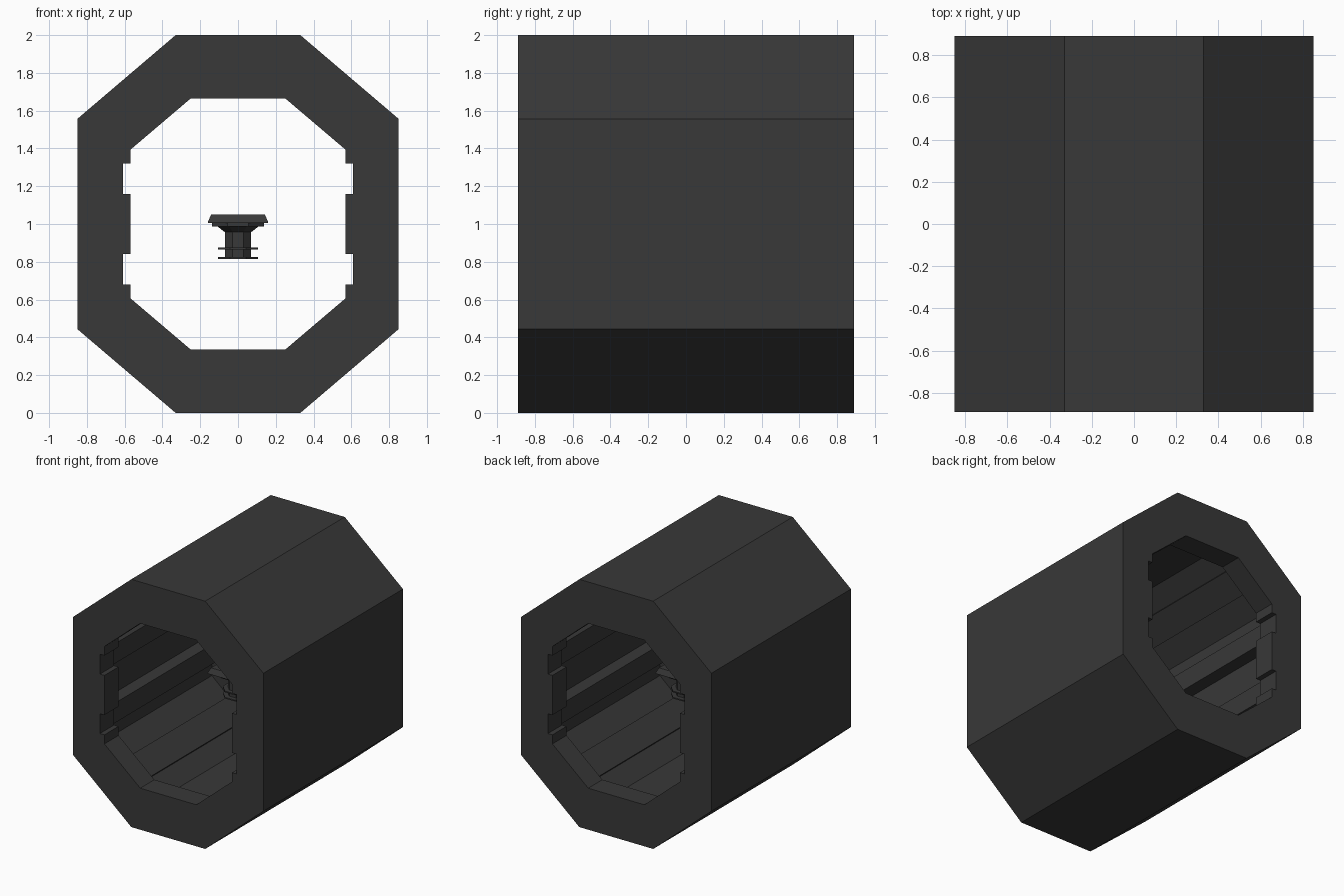
import bpy, bmesh, math

if "Cube" in bpy.data.objects:
    bpy.data.objects.remove(bpy.data.objects["Cube"])

mat = bpy.data.materials.new("dark_grey")
mat.diffuse_color = (0.04, 0.04, 0.04, 1)
mat.use_nodes = True
mat.node_tree.nodes["Principled BSDF"].inputs["Base Color"].default_value = mat.diffuse_color


def finish(name, bm):
    bmesh.ops.recalc_face_normals(bm, faces=bm.faces)
    me = bpy.data.meshes.new(name)
    bm.to_mesh(me)
    bm.free()
    ob = bpy.data.objects.new(name, me)
    bpy.context.collection.objects.link(ob)
    me.materials.append(mat)
    return ob


def prism(name, quarter, half_len):
    """Mirror a quarter outline (x, height above the axis) and extrude along y."""
    right = quarter + [(x, -z) for x, z in reversed(quarter)]
    loop = right + [(-x, z) for x, z in reversed(right)]
    bm = bmesh.new()
    face = bm.faces.new([bm.verts.new((x, -half_len, 1 + z)) for x, z in loop])
    ext = bmesh.ops.extrude_face_region(bm, geom=[face])
    verts = [v for v in ext["geom"] if isinstance(v, bmesh.types.BMVert)]
    bmesh.ops.translate(bm, verts=verts, vec=(0, 2 * half_len, 0))
    return finish(name, bm)


def lathe(name, profile, sides):
    """Faceted turned part; profile holds (half width across flats, z)."""
    bm = bmesh.new()
    k = 1 / math.cos(math.pi / sides)
    rings = []
    for r, z in profile:
        angles = [2 * math.pi * (i + 0.5) / sides for i in range(sides)]
        rings.append([bm.verts.new((r * k * math.cos(a), r * k * math.sin(a), z)) for a in angles])
    for a, b in zip(rings, rings[1:]):
        for i in range(sides):
            j = (i + 1) % sides
            bm.faces.new((a[i], a[j], b[j], b[i]))
    bm.faces.new(rings[0])
    bm.faces.new(rings[-1])
    return finish(name, bm)


# Octagonal corridor shell
shell = prism("corridor_shell", [(0.33, 1.0), (0.85, 0.557)], 0.89)

# Wide inner cavity with long wall rails and raised panels on the diagonals
cavity = prism("cavity_cutter", [
    (0.29, 0.88), (0.42, 0.766), (0.40, 0.743), (0.56, 0.604), (0.58, 0.627),
    (0.73, 0.495), (0.73, 0.32), (0.625, 0.32), (0.625, 0.16), (0.73, 0.16)], 0.71)

# Narrower notched openings through both end frames
opening = prism("opening_cutter", [
    (0.25, 0.665), (0.57, 0.393), (0.57, 0.32), (0.61, 0.32),
    (0.61, 0.16), (0.57, 0.16)], 1.0)

for cutter in (cavity, opening):
    cutter.hide_render = True
    mod = shell.modifiers.new("cut", "BOOLEAN")
    mod.operation = "DIFFERENCE"
    mod.solver = "EXACT"
    mod.object = cutter
dg = bpy.context.evaluated_depsgraph_get()
cut_mesh = bpy.data.meshes.new_from_object(shell.evaluated_get(dg))
shell.modifiers.clear()
shell.data = cut_mesh
for cutter in (cavity, opening):
    bpy.data.objects.remove(cutter)

# Small floating pedestal in the middle
lathe("pedestal_top", [(0.16, 1.005), (0.16, 1.01), (0.142, 1.05)], 4)
lathe("pedestal_collar", [(0.137, 0.988), (0.137, 1.005)], 8)
lathe("pedestal_column", [(0.07, 0.82), (0.07, 0.957), (0.11, 0.988)], 8)
for i, z in enumerate((0.815, 0.865)):
    lathe(f"pedestal_ring_{i + 1}", [(0.105, z), (0.105, z + 0.01)], 8)
